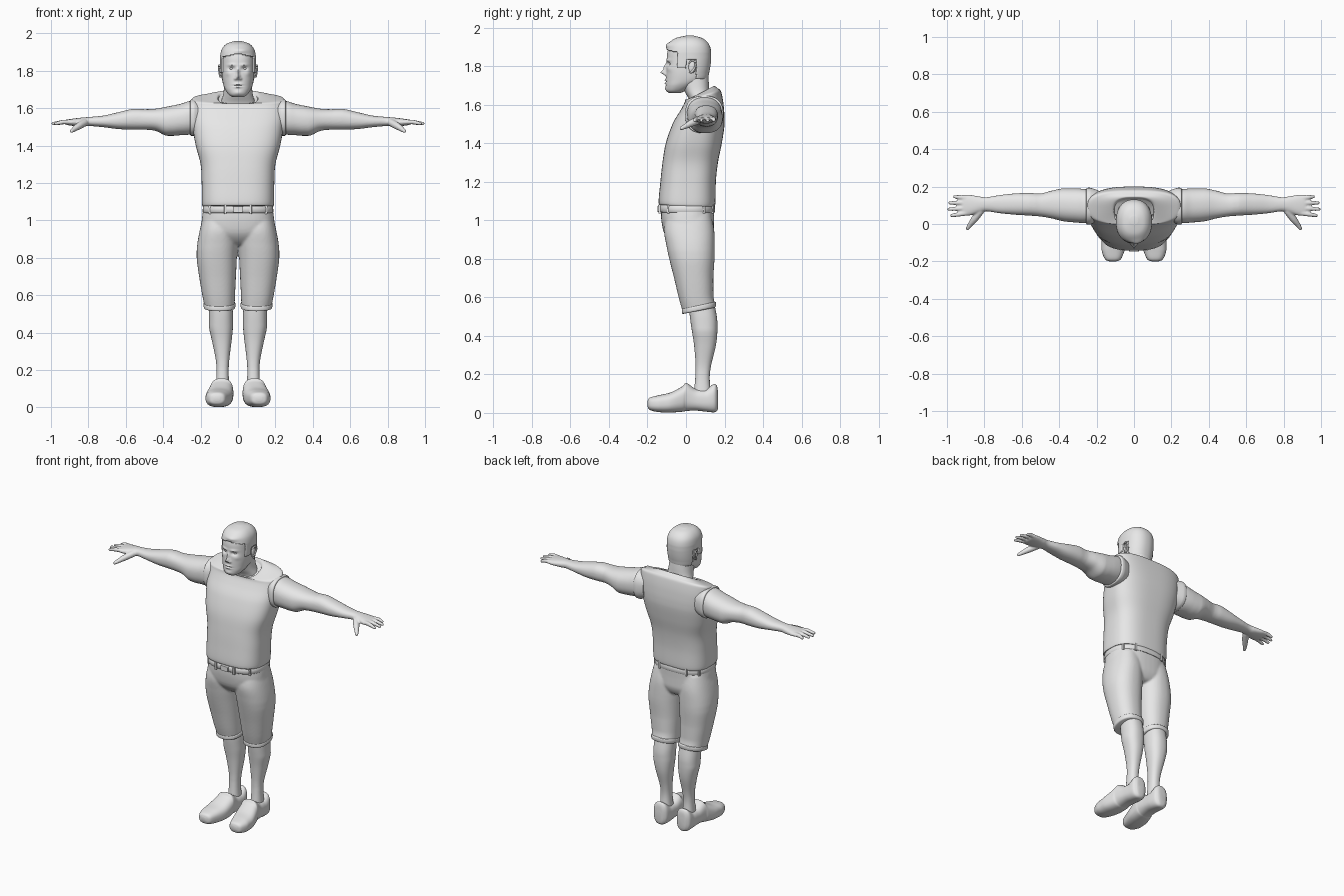
import bpy, bmesh, math
from mathutils import Vector, Matrix

cube = bpy.data.objects.get("Cube")
if cube:
    bpy.data.objects.remove(cube, do_unlink=True)

grey = bpy.data.materials.new("plain_grey")
grey.use_nodes = True
grey.diffuse_color = (0.8, 0.8, 0.8, 1)
grey.node_tree.nodes["Principled BSDF"].inputs["Base Color"].default_value = (0.8, 0.8, 0.8, 1)


def spline(rows, steps):
    """Smooth rows of numbers without overshooting them."""
    out = []
    for i in range(len(rows) - 1):
        p0, p1, p2 = rows[max(i - 1, 0)], rows[i], rows[i + 1]
        p3 = rows[min(i + 2, len(rows) - 1)]
        for k in range(steps):
            t = k / steps
            row = []
            for a, b, c, d in zip(p0, p1, p2, p3):
                v = b + 0.5 * t * (c - a + t * (2*a - 5*b + 4*c - d + t * (3*(b - c) + d - a)))
                row.append(min(max(v, min(b, c)), max(b, c)))
            out.append(row)
    return out + [list(rows[-1])]


def loft(axis, rows, n=2.3, segs=48, steps=6):
    """Rings along an axis; row = position, two spans across, tilt."""
    rows = [tuple(r) + (0,) * (6 - len(r)) for r in rows]
    rings = []
    for t, a0, a1, b0, b1, tilt in spline(rows, steps):
        ring = []
        for i in range(segs):
            c, s = math.cos(math.tau * i / segs), math.sin(math.tau * i / segs)
            a = (a0 + a1) / 2 + (a1 - a0) / 2 * math.copysign(abs(c) ** (2 / n), c)
            db = (b1 - b0) / 2 * math.copysign(abs(s) ** (2 / n), s)
            b, u = (b0 + b1) / 2 + db, t + tilt * db
            ring.append({"x": (u, a, b), "y": (a, u, b), "z": (a, b, u)}[axis])
        rings.append(ring)
    return rings


def wide(z, w, y0, y1, tilt=0):
    """Section symmetric in x."""
    return (z, -w, w, y0, y1, tilt)


def tube(points, segs=14, steps=4):
    """Round-ended tube through points of x, y, z, radius."""
    pts = [(Vector(p[:3]), p[3]) for p in spline(points, steps)]
    ends = []
    for (p, r), (q, _) in ((pts[0], pts[1]), (pts[-1], pts[-2])):
        d = (p - q).normalized()
        ends.append([(p + d * r * 0.55, r * 0.8), (p + d * r * 0.9, r * 0.4)])
    pts = ends[0][::-1] + pts + ends[1]
    rings = []
    for i, (p, r) in enumerate(pts):
        d = pts[min(i + 1, len(pts) - 1)][0] - pts[max(i - 1, 0)][0]
        rot = d.to_track_quat("Z", "Y")
        rings.append([p + rot @ Vector((r * math.cos(math.tau * k / segs),
                                        r * math.sin(math.tau * k / segs), 0))
                      for k in range(segs)])
    return rings


def ball(center, size, segs=24):
    """Ellipsoid as rings."""
    rings = []
    for i in range(1, segs // 2):
        f = math.pi * i / (segs // 2)
        rings.append([[center[k] + size[k] * v for k, v in enumerate(
            (math.sin(f) * math.cos(math.tau * j / segs),
             math.sin(f) * math.sin(math.tau * j / segs), math.cos(f)))]
            for j in range(segs)])
    return rings


def part(name, shells, mirror=False, voxel=0, tweak=None):
    """Skin the rings into one object, or a left and right pair."""
    for side, prefix in ((1, "left_"), (-1, "right_")) if mirror else ((1, ""),):
        bm = bmesh.new()
        for rings in shells:
            vs = [[bm.verts.new((p[0] * side, p[1], p[2])) for p in ring] for ring in rings]
            m = len(vs[0])
            for lo, hi in zip(vs, vs[1:]):
                for i in range(m):
                    j = (i + 1) % m
                    bm.faces.new((lo[i], lo[j], hi[j], hi[i]))
            bm.faces.new(vs[0])
            bm.faces.new(vs[-1])
        bmesh.ops.recalc_face_normals(bm, faces=bm.faces)
        bm.normal_update()
        if tweak:
            tweak(bm)
        for f in bm.faces:
            f.smooth = True
        mesh = bpy.data.meshes.new(prefix + name)
        bm.to_mesh(mesh)
        bm.free()
        mesh.set_sharp_from_angle(angle=math.radians(50))
        mesh.materials.append(grey)
        obj = bpy.data.objects.new(prefix + name, mesh)
        bpy.context.collection.objects.link(obj)
        if voxel:
            rm = obj.modifiers.new("Fuse", "REMESH")
            rm.mode, rm.voxel_size, rm.use_smooth_shade = "VOXEL", voxel, True
            sm = obj.modifiers.new("Soften", "SMOOTH")
            sm.factor, sm.iterations = 0.5, 4
    return obj


# Sleeveless shirt with neckline and armhole bands
part("shirt", [loft("z", [
    wide(1.075, .183, -.125, .14, -.03), wide(1.086, .192, -.142, .152, -.03),
    wide(1.2, .194, -.133, .155), wide(1.3, .2, -.122, .166), wide(1.4, .226, -.105, .186),
    wide(1.5, .243, -.07, .2), wide(1.58, .25, -.03, .196, .1), wide(1.63, .25, -.01, .186, .25),
    wide(1.648, .243, -.005, .178, .3), wide(1.655, .2, -.005, .165, .35),
    wide(1.66, .118, 0, .145, .5), wide(1.645, .105, .012, .132, .5)], n=2.8, segs=72)])
part("armhole_band", [loft("x", [
    (.19, .02, .18, 1.47, 1.63), (.235, -.004, .194, 1.452, 1.646),
    (.252, -.002, .192, 1.453, 1.645), (.256, .004, .186, 1.46, 1.638)], n=2.5)], mirror=True)

# Arms with hands
fingers = [tube([(.885, y0, 1.525, .013), (.93, (y0 + y1) / 2, 1.526, .0125),
                 (tip - .01, y1, 1.517, .009)])
           for y0, y1, tip in ((.06, .045, .985), (.086, .079, 1.0), (.113, .113, .995), (.139, .146, .97))]
thumb = tube([(.82, .07, 1.522, .02), (.85, .03, 1.505, .019), (.875, -.002, 1.488, .014),
              (.89, -.025, 1.477, .01)])
part("arm", [loft("x", [
    (.18, .02, .17, 1.48, 1.62), (.25, .005, .185, 1.46, 1.638), (.31, .008, .19, 1.455, 1.622),
    (.38, .015, .19, 1.452, 1.608), (.44, .03, .178, 1.478, 1.597), (.5, .04, .163, 1.485, 1.594),
    (.56, .045, .166, 1.485, 1.596), (.64, .05, .163, 1.488, 1.578), (.72, .058, .154, 1.498, 1.56),
    (.79, .068, .143, 1.504, 1.553), (.83, .06, .148, 1.502, 1.55), (.88, .045, .156, 1.505, 1.544),
    (.915, .044, .156, 1.51, 1.538), (.925, .052, .148, 1.517, 1.531)]), thumb] + fingers,
    mirror=True, voxel=.005)

# Knee-length shorts
def short_leg(side):
    rows = [(1.03, .02, .185, -.1, .13), (.95, .002, .204, -.114, .146), (.87, .002, .218, -.102, .149),
            (.8, .006, .221, -.087, .148), (.7, .011, .208, -.062, .142), (.6, .016, .191, -.036, .142, .1),
            (.545, .018, .18, -.018, .152, .2), (.535, .02, .178, -.016, .15, .2)]
    return [[(p[0] * side, p[1], p[2]) for p in ring] for ring in loft("z", rows)]

pelvis = loft("z", [wide(1.07, .184, -.13, .147), wide(1.0, .194, -.128, .145), wide(.93, .196, -.112, .144),
                    wide(.88, .12, -.07, .12), wide(.865, .06, -.03, .08)], n=2.5)
part("shorts", [pelvis, short_leg(1), short_leg(-1)], voxel=.007)
part("shorts_hem", [loft("z", [
    (.56, .02, .178, -.015, .15, .2), (.555, .014, .184, -.022, .156, .2),
    (.535, .015, .183, -.021, .155, .2), (.53, .022, .176, -.013, .147, .2)], steps=3)], mirror=True)

# Belt, buckle and loops
part("belt", [loft("z", [wide(1.04, .183, -.13, .146), wide(1.044, .189, -.139, .151),
                         wide(1.074, .187, -.139, .15), wide(1.078, .18, -.13, .144)], n=2.5, segs=72, steps=2)])
part("buckle", [loft("y", [(-.147, -.026, .026, 1.043, 1.075), (-.13, -.028, .028, 1.041, 1.077)], n=8, steps=1)])
loops = []
for deg in (35, 60, -40, -70):
    x, y = .189 * math.cos(math.radians(deg)), .006 + .145 * math.sin(math.radians(deg))
    x, y = x * 1.04, .006 + (y - .006) * 1.04
    loops.append(loft("z", [(1.034, x - .007, x + .007, y - .008, y + .008),
                            (1.082, x - .007, x + .007, y - .008, y + .008)], n=5, segs=24, steps=1))
part("belt_loops", loops, mirror=True)

# Lower legs and shoes
part("lower_leg", [loft("z", [
    (.6, .035, .15, .01, .14), (.5, .027, .155, .02, .16), (.43, .027, .155, .03, .163),
    (.35, .035, .138, .042, .155), (.25, .047, .118, .05, .131), (.18, .05, .115, .048, .123),
    (.1, .045, .12, .04, .13)])], mirror=True)
part("shoe", [loft("y", [
    (-.2, .095, .13, .035, .06), (-.188, .07, .155, .015, .079), (-.14, .05, .173, .004, .092),
    (-.08, .032, .172, .002, .106), (-.02, .025, .157, .006, .137), (.003, .027, .148, .01, .155),
    (.05, .03, .14, .012, .125), (.1, .03, .137, .007, .122), (.145, .035, .134, .003, .15),
    (.162, .05, .118, .012, .135), (.167, .065, .105, .03, .09)], n=2.6)], mirror=True)

# Neck and head
part("neck", [loft("z", [wide(1.56, .1, .02, .14), wide(1.62, .094, .018, .133), wide(1.67, .08, -.008, .122),
                         wide(1.72, .074, -.03, .118), wide(1.78, .07, -.04, .112)])])
skull = loft("z", [
    wide(1.66, .03, -.088, -.03), wide(1.673, .05, -.1, 0), wide(1.7, .069, -.104, .05),
    wide(1.73, .08, -.104, .1), wide(1.77, .086, -.103, .113), wide(1.82, .088, -.1, .121),
    wide(1.87, .088, -.097, .123), wide(1.91, .08, -.083, .112), wide(1.937, .057, -.053, .083),
    wide(1.95, .02, 0, .04)], segs=128, steps=10)

# Face relief: x, z, spread in x, spread in z, push in y
relief = ((0, 1.767, .011, .012, -.026), (0, 1.792, .008, .02, -.014), (.014, 1.757, .007, .007, -.01),
          (.034, 1.811, .016, .01, .014), (.033, 1.831, .022, .007, -.006), (.055, 1.785, .016, .014, -.004),
          (0, 1.728, .02, .005, -.007), (0, 1.712, .017, .005, -.007), (0, 1.72, .024, .0025, .004),
          (0, 1.682, .024, .013, -.006))

def sculpt_face(bm):
    for v in bm.verts:
        if v.co.y < -.02:
            x, z = abs(v.co.x), v.co.z
            v.co.y += sum(d * math.exp(-((x - cx) / sx) ** 2 - ((z - cz) / sz) ** 2)
                          for cx, cz, sx, sz, d in relief)

def trim_hair(bm):
    for v in bm.verts:
        v.co += v.normal * .008
        # swept fringe
        v.co.y -= .012 * math.exp(-((v.co.x - .02) / .04) ** 2 - ((v.co.z - 1.91) / .015) ** 2) * (v.co.y < 0)
    def below(f):
        c = f.calc_center_median()
        line = 1.892 - abs(c.x) * .2 if c.y < -.045 else 1.79 if c.y < 0 else 1.835 if c.y < .055 else 1.735
        return c.z < line
    bmesh.ops.delete(bm, geom=[f for f in bm.faces if below(f)], context="FACES")

part("head", [skull], tweak=sculpt_face)
hair = part("hair", [skull], tweak=trim_hair)
thick = hair.modifiers.new("Thickness", "SOLIDIFY")
thick.thickness, thick.offset = .012, -1
part("eye", [ball((.034, -.073, 1.811), (.014, .013, .009))], mirror=True)
part("ear", [ball((.09, .032, 1.795), (.009, .019, .032)),
             tube([(.09, .018, 1.815, .004), (.098, .03, 1.829, .005), (.102, .05, 1.82, .005),
                   (.1, .047, 1.795, .005), (.095, .03, 1.77, .006), (.09, .02, 1.768, .004)])], mirror=True)
